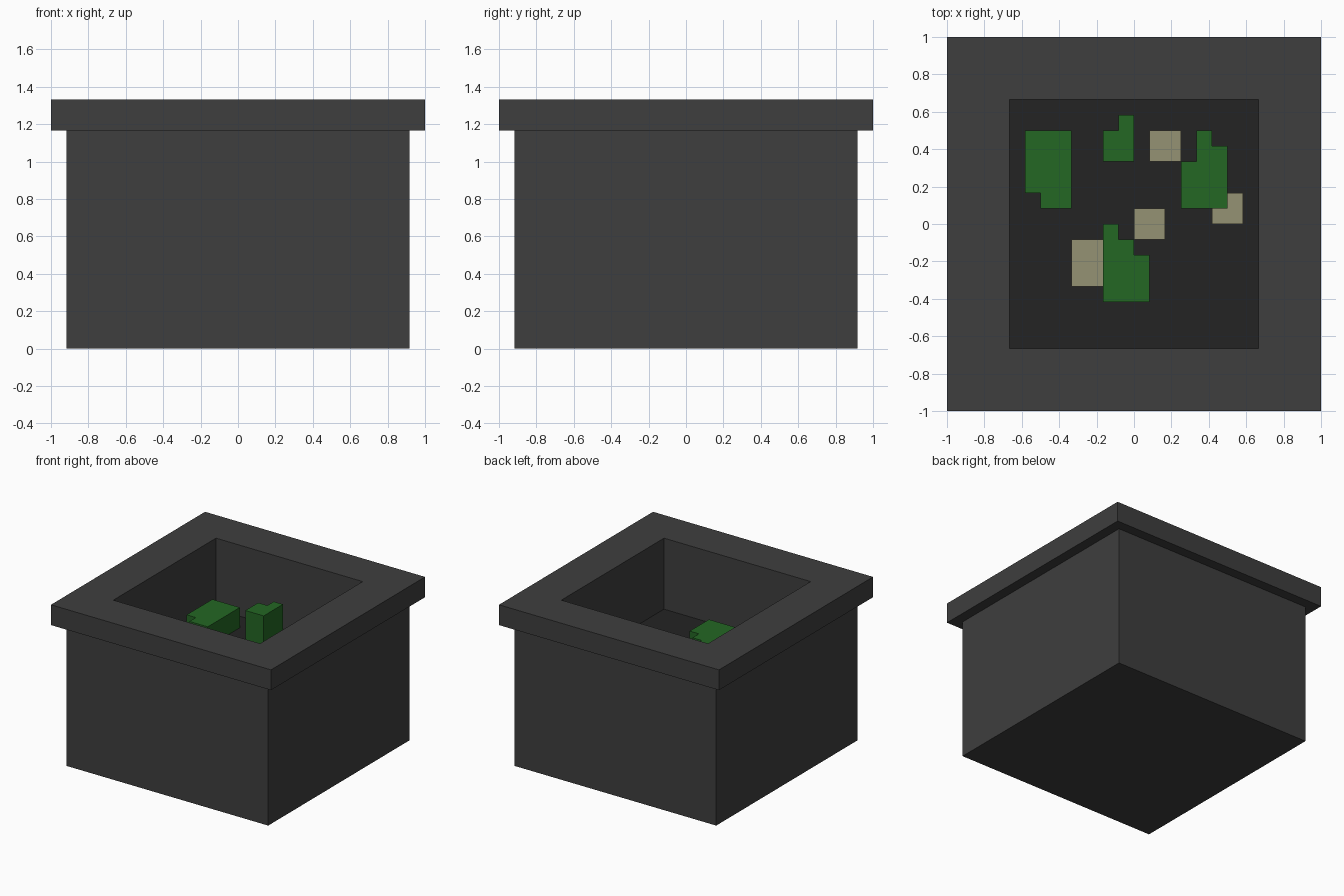
import bpy, bmesh

if "Cube" in bpy.data.objects:
    bpy.data.objects.remove(bpy.data.objects["Cube"])

U = 1 / 12  # the model sits on a grid of twelfths


def material(name, rgb):
    m = bpy.data.materials.new(name)
    lin = [((c / 255 + 0.055) / 1.055) ** 2.4 for c in rgb]
    m.diffuse_color = (*lin, 1)
    m.use_nodes = True
    m.node_tree.nodes["Principled BSDF"].inputs["Base Color"].default_value = m.diffuse_color
    return m


GREY = material("dark grey stone", (62, 62, 62))
SOIL = material("black soil", (36, 36, 36))
GREEN = material("leaf green", (36, 103, 36))
BEIGE = material("pale pebble", (149, 146, 116))


def finish(name, bm, mats):
    bmesh.ops.recalc_face_normals(bm, faces=bm.faces)
    me = bpy.data.meshes.new(name)
    bm.to_mesh(me)
    bm.free()
    for m in mats:
        me.materials.append(m)
    ob = bpy.data.objects.new(name, me)
    bpy.context.collection.objects.link(ob)
    return ob


def square_loft(name, profile, mats):
    """Sweep a (half width, height) profile round a square, capping both ends."""
    bm = bmesh.new()
    rings = [[bm.verts.new((sx * r * U, sy * r * U, z * U))
              for sx, sy in ((-1, -1), (1, -1), (1, 1), (-1, 1))]
             for r, z in profile]
    for a, b in zip(rings, rings[1:]):
        for i in range(4):
            j = (i + 1) % 4
            bm.faces.new((a[i], a[j], b[j], b[i]))
    bm.faces.new(rings[0][::-1])
    bm.faces.new(rings[-1]).material_index = 1  # soil floor
    return finish(name, bm, mats)


def extrude_outline(name, outline, z0, z1, mat):
    """Raise a flat outline (grid units) into a block."""
    bm = bmesh.new()
    f = bm.faces.new([bm.verts.new((x * U, y * U, z0 * U)) for x, y in outline])
    new = bmesh.ops.extrude_face_region(bm, geom=[f], use_keep_orig=True)["geom"]
    verts = [v for v in new if isinstance(v, bmesh.types.BMVert)]
    bmesh.ops.translate(bm, verts=verts, vec=(0, 0, (z1 - z0) * U))
    return finish(name, bm, [mat])


# Planter: body, overhanging rim, inner walls, soil floor
square_loft("planter", [(11, 0), (11, 14), (12, 14), (12, 16), (8, 16), (8, 9)],
            [GREY, SOIL])

# Stepped clumps of greenery: outline and top height
plants = {
    "left_plant": (11, [(-6, 1), (-4, 1), (-4, 6), (-7, 6), (-7, 2), (-6, 2)]),
    "back_plant": (12, [(-2, 4), (0, 4), (0, 7), (-1, 7), (-1, 6), (-2, 6)]),
    "right_plant": (11, [(3, 1), (6, 1), (6, 5), (5, 5), (5, 6), (4, 6),
                         (4, 4), (3, 4)]),
    "front_plant": (11, [(-2, -5), (1, -5), (1, -2), (0, -2), (0, -1),
                         (-1, -1), (-1, 0), (-2, 0)]),
}
for name, (top, outline) in plants.items():
    extrude_outline(name, outline, 9, top, GREEN)

# Pebbles lying on the soil: x0, y0, x1, y1
pebbles = {
    "back_pebble": (1, 4, 3, 6),
    "middle_pebble": (0, -1, 2, 1),
    "front_pebble": (-4, -4, -2, -1),
    "right_pebble": (5, 0, 7, 2),
}
for name, (x0, y0, x1, y1) in pebbles.items():
    extrude_outline(name, [(x0, y0), (x1, y0), (x1, y1), (x0, y1)], 9, 10, BEIGE)
